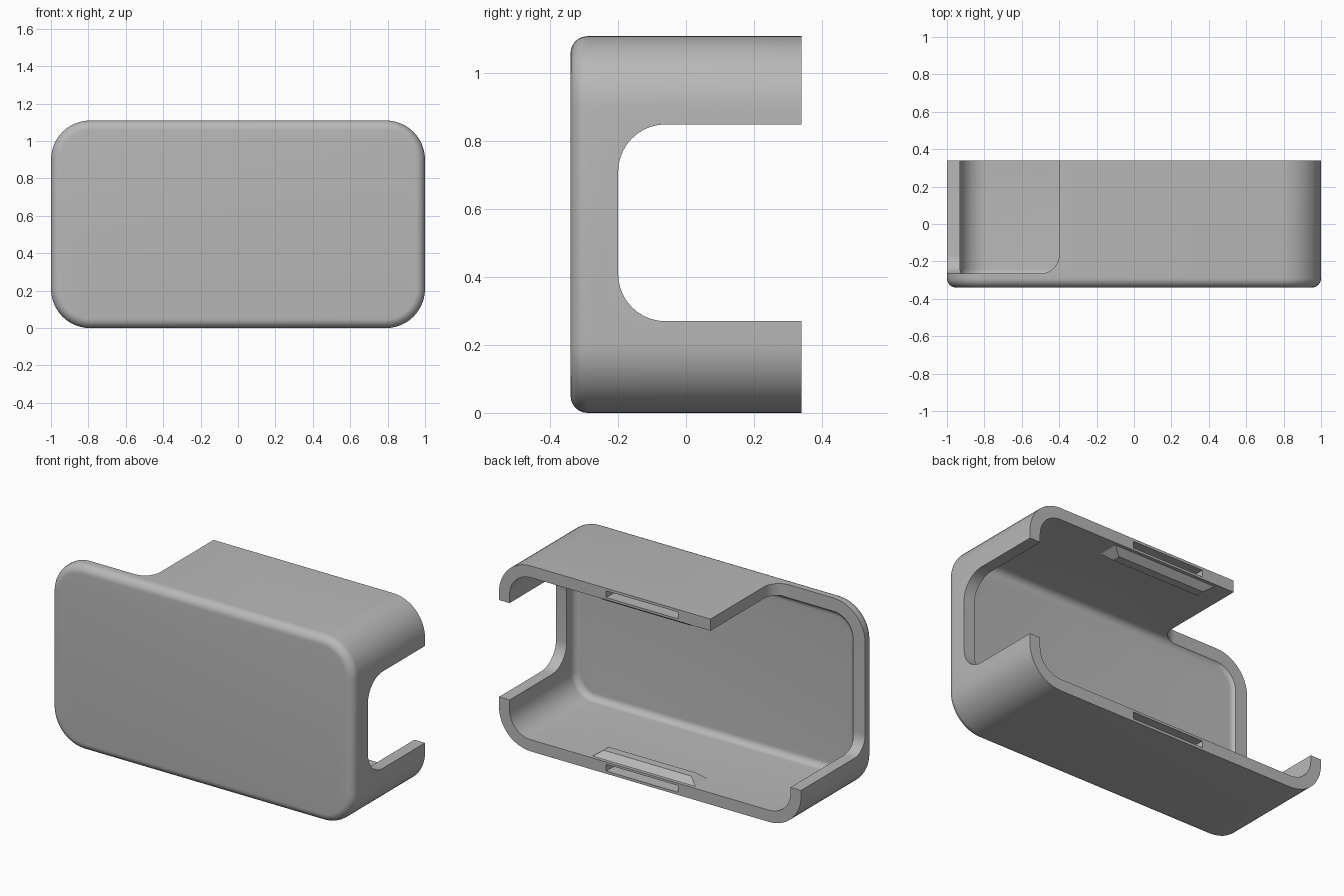
import bpy, bmesh
from math import sin, cos, pi, radians

if "Cube" in bpy.data.objects:
    bpy.data.objects.remove(bpy.data.objects["Cube"], do_unlink=True)

HEIGHT, RADIUS, WALL = 1.11, 0.21, 0.07
BACK, FRONT, FLOOR = 0.34, -0.34, -0.28
MID = HEIGHT / 2

grey = bpy.data.materials.new("plain_grey")
grey.use_nodes = True
colour = (0.48, 0.48, 0.48, 1)
grey.diffuse_color = colour
grey.node_tree.nodes["Principled BSDF"].inputs["Base Color"].default_value = colour


def add_object(name, bm):
    bmesh.ops.recalc_face_normals(bm, faces=bm.faces)
    mesh = bpy.data.meshes.new(name)
    bm.to_mesh(mesh)
    bm.free()
    mesh.materials.append(grey)
    obj = bpy.data.objects.new(name, mesh)
    bpy.context.collection.objects.link(obj)
    return obj


def rounded_ring(bm, inset, y, steps=12):
    """Rounded rectangle in the xz plane."""
    r = RADIUS - inset
    verts = []
    for k, (sx, sz) in enumerate([(1, 1), (-1, 1), (-1, -1), (1, -1)]):
        for i in range(steps + 1):
            a = (k + i / steps) * pi / 2
            verts.append(bm.verts.new((sx * (1 - RADIUS) + r * cos(a), y,
                                       MID + sz * (MID - RADIUS) + r * sin(a))))
    return verts


def box(name, low, high, radius=0, pick=None):
    """Box between two corners, with rounded edges where pick is true."""
    bm = bmesh.new()
    bmesh.ops.create_cube(bm, size=1)
    for v in bm.verts:
        v.co = [(a + b) / 2 + c * (b - a) for a, b, c in zip(low, high, v.co)]
    if radius:
        edges = [e for e in bm.edges if pick(e)]
        bmesh.ops.bevel(bm, geom=edges, offset=radius, segments=10,
                        profile=0.5, affect='EDGES')
    return add_object(name, bm)


def combine(target, other, operation):
    mod = target.modifiers.new("combine", 'BOOLEAN')
    mod.operation, mod.object, mod.solver = operation, other, 'EXACT'
    bpy.context.view_layer.objects.active = target
    bpy.ops.object.modifier_apply(modifier=mod.name)
    bpy.data.objects.remove(other, do_unlink=True)


# Hollow shell: outer front fillet, back rim, inner fillet, inner floor
fillet, inner = 0.05, 0.04
arc = [i / 8 * pi / 2 for i in range(9)]
profile = [(fillet * (1 - sin(a)), FRONT + fillet * (1 - cos(a))) for a in arc]
profile += [(0, BACK), (WALL, BACK)]
profile += [(WALL + inner * (1 - cos(a)), FLOOR + inner * (1 - sin(a))) for a in arc]
bm = bmesh.new()
rings = [rounded_ring(bm, inset, y) for inset, y in profile]
for a, b in zip(rings, rings[1:]):
    for i in range(len(a)):
        j = (i + 1) % len(a)
        bm.faces.new((a[i], a[j], b[j], b[i]))
bm.faces.new(rings[0])
bm.faces.new(rings[-1])
shell = add_object("case_shell", bm)

# Side opening on the left wall
combine(shell, box("side_cutter", (0.7, -0.2, 0.27), (1.3, 0.8, 0.85), 0.14,
                   lambda e: all(v.co.y < 0 for v in e.verts)
                   and abs(e.verts[0].co.x - e.verts[1].co.x) > 0.1), 'DIFFERENCE')

# Large corner opening on the right: top and side walls removed
combine(shell, box("corner_cutter", (-1.4, -0.265, 0.245), (-0.4, 0.8, 1.5), 0.1,
                   lambda e: all(v.co.y < 0 for v in e.verts)), 'DIFFERENCE')


def catch_ridge(name, top):
    """Ridge with sloping sides on the inside of the top or bottom wall."""
    bm = bmesh.new()
    bmesh.ops.create_cube(bm, size=1)
    for v in bm.verts:
        raised = v.co.z > 0
        x = 0.055 + v.co.x * (0.58 if raised else 0.69)
        y = 0.26 + v.co.y * (0.05 if raised else 0.12)
        z = 0.105 if raised else 0.06
        if not raised:
            x += 0.02 * v.co.x
            y += 0.02 * v.co.y
        v.co = (x, y, HEIGHT - z if top else z)
    return add_object(name, bm)


# Inner ridges and the slots in the back rim
for top in (False, True):
    combine(shell, catch_ridge("catch_ridge", top), 'UNION')
    low, high = (HEIGHT - 0.056, HEIGHT - 0.016) if top else (0.016, 0.056)
    combine(shell, box("slot_cutter", (-0.185, 0.24, low), (0.29, 0.5, high)), 'DIFFERENCE')

# Smooth shading with crisp edges
bpy.ops.object.select_all(action='DESELECT')
shell.select_set(True)
bpy.context.view_layer.objects.active = shell
bpy.ops.object.shade_smooth_by_angle(angle=radians(30))
